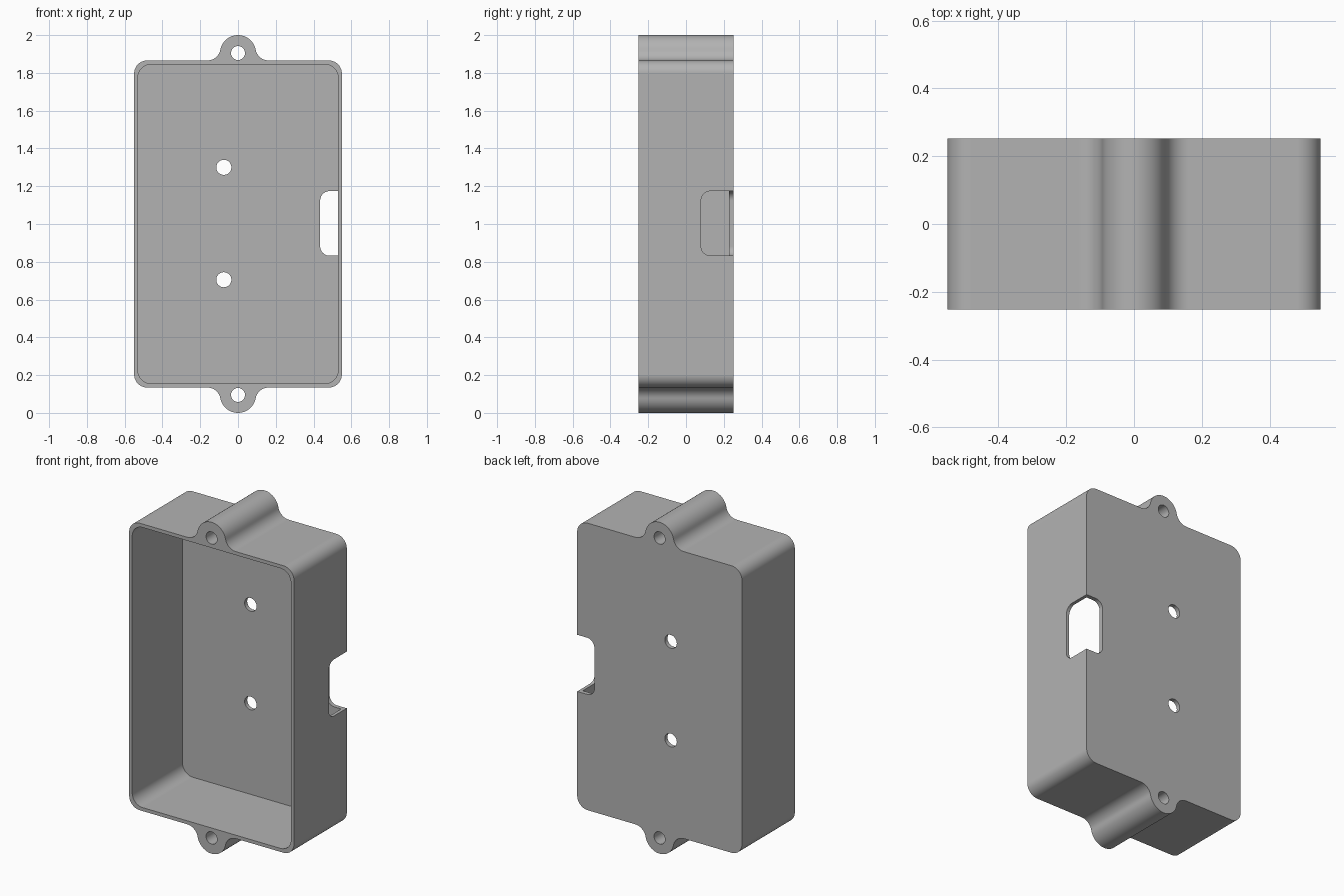
import bpy, bmesh
from math import sin, cos, radians, degrees, atan2, sqrt

if "Cube" in bpy.data.objects:
    bpy.data.objects.remove(bpy.data.objects["Cube"])

HALF_W, TOP, DEPTH = 0.55, 1.866, 0.252
EAR_Z, EAR_R, FILLET = 1.905, 0.095, 0.07

grey = bpy.data.materials.new("plain grey")
grey.use_nodes = True
grey.diffuse_color = (0.45, 0.45, 0.45, 1)
grey.node_tree.nodes["Principled BSDF"].inputs["Base Color"].default_value = grey.diffuse_color


def arc(cx, cz, r, start, end, steps=12):
    angles = [radians(start + (end - start) * i / steps) for i in range(steps + 1)]
    return [(cx + r * cos(a), cz + r * sin(a)) for a in angles]


def rounded_rect(x0, x1, z0, z1, r):
    return (arc(x1 - r, z1 - r, r, 0, 90) + arc(x0 + r, z1 - r, r, 90, 180)
            + arc(x0 + r, z0 + r, r, 180, 270) + arc(x1 - r, z0 + r, r, 270, 360))


def prism(name, profile, start, end, axis="Y"):
    """Extrude a closed profile along the y or x axis."""
    bm = bmesh.new()
    place = (lambda p: (p[0], start, p[1])) if axis == "Y" else (lambda p: (start, p[0], p[1]))
    face = bm.faces.new([bm.verts.new(place(p)) for p in profile])
    new = bmesh.ops.extrude_face_region(bm, geom=[face])["geom"]
    shift = (0, end - start, 0) if axis == "Y" else (end - start, 0, 0)
    bmesh.ops.translate(bm, vec=shift, verts=[g for g in new if isinstance(g, bmesh.types.BMVert)])
    bmesh.ops.recalc_face_normals(bm, faces=bm.faces)
    mesh = bpy.data.meshes.new(name)
    bm.to_mesh(mesh)
    bm.free()
    mesh.materials.append(grey)
    obj = bpy.data.objects.new(name, mesh)
    bpy.context.collection.objects.link(obj)
    return obj


# Outline: corner, concave fillet and half an ear, mirrored and then turned upside down
fillet_x = sqrt((EAR_R + FILLET) ** 2 - (TOP + FILLET - EAR_Z) ** 2)
tilt = degrees(atan2(TOP + FILLET - EAR_Z, fillet_x))
corner_r = 0.07
quarter = (arc(HALF_W - corner_r, TOP - corner_r, corner_r, 0, 90)
           + arc(fillet_x, TOP + FILLET, FILLET, 270, 180 + tilt)
           + arc(0, EAR_Z, EAR_R, tilt, 90)[1:])
upper = quarter + [(-x, z) for x, z in reversed(quarter[:-1])]
outline = upper + [(-x, 2 - z) for x, z in upper]
case = prism("enclosure", outline, -DEPTH, DEPTH)

# Open cavity, side and back port, screw holes
cutters = [
    prism("cavity_cutter", rounded_rect(-0.53, 0.53, 0.155, 1.845, 0.07), -0.4, 0.227),
    prism("side_port_cutter", rounded_rect(0.08, 0.5, 0.832, 1.174, 0.05), 0.5, 0.7, "X"),
    prism("back_port_cutter", rounded_rect(0.435, 0.8, 0.832, 1.174, 0.05), 0.2, 0.4),
]
for x, z, r in [(0, EAR_Z, 0.037), (0, 2 - EAR_Z, 0.037), (-0.075, 1.3, 0.04), (-0.075, 0.705, 0.04)]:
    cutters.append(prism("hole_cutter", arc(x, z, r, 0, 360, 32)[:-1], -0.5, 0.5))

bpy.ops.object.select_all(action="DESELECT")
bpy.context.view_layer.objects.active = case
case.select_set(True)
for cutter in cutters:
    cutter.hide_render = True
    cut = case.modifiers.new("cut", "BOOLEAN")
    cut.operation, cut.solver, cut.object = "DIFFERENCE", "EXACT", cutter
    bpy.ops.object.modifier_apply(modifier=cut.name)
    bpy.data.objects.remove(cutter)

# Smooth rounds with crisp edges
bpy.ops.object.shade_smooth_by_angle(angle=radians(30))
weighted = case.modifiers.new("even_shading", "WEIGHTED_NORMAL")
weighted.keep_sharp = True
